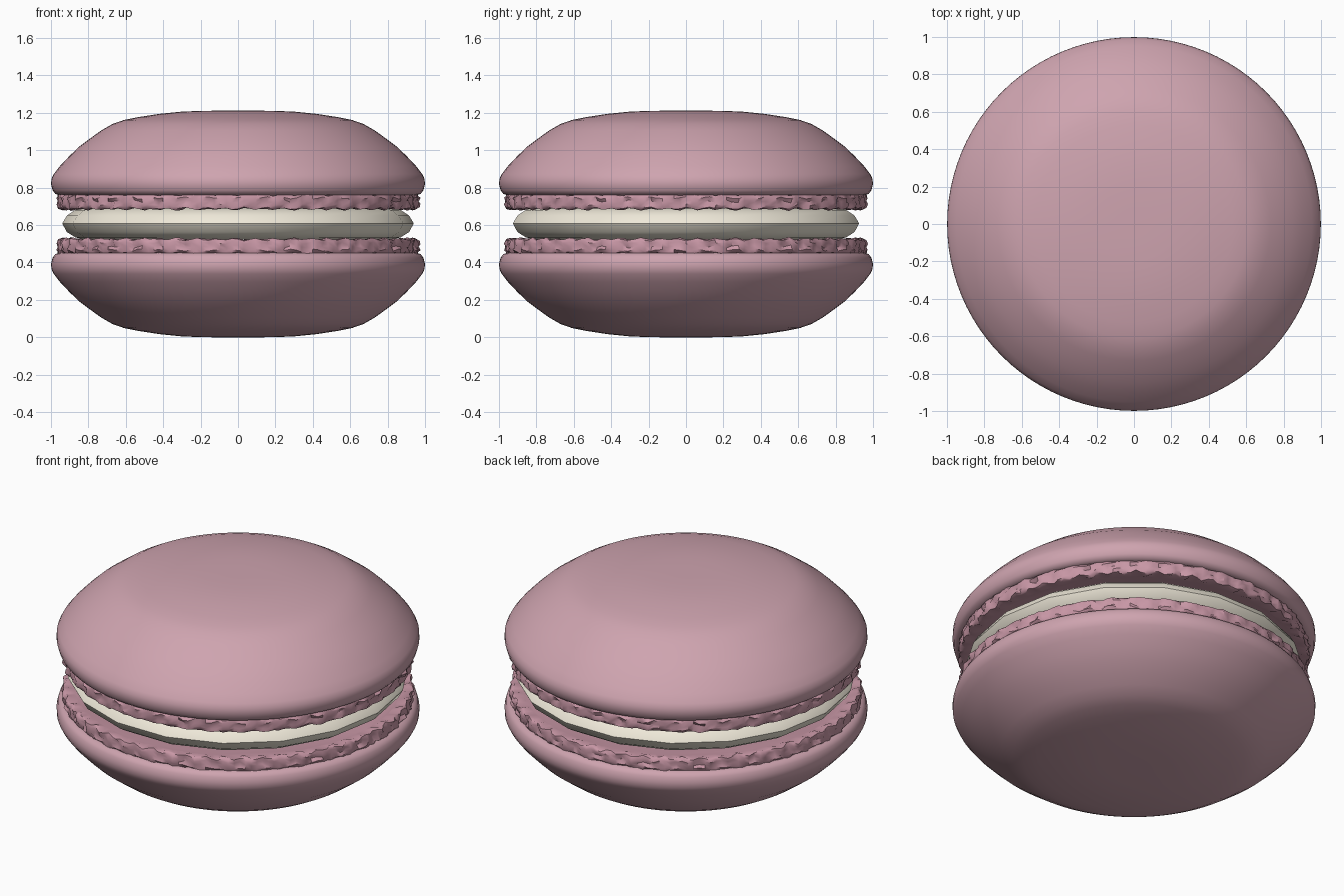
import bpy, bmesh, random
from math import sin, cos, pi, radians

if "Cube" in bpy.data.objects:
    bpy.data.objects.remove(bpy.data.objects["Cube"])

random.seed(4)


def material(name, rgb):
    m = bpy.data.materials.new(name)
    m.diffuse_color = (*rgb, 1)
    m.use_nodes = True
    m.node_tree.nodes["Principled BSDF"].inputs["Base Color"].default_value = m.diffuse_color
    return m


PINK = material("pink_shell", (0.62, 0.37, 0.43))
ROSE = material("rose_foot", (0.58, 0.31, 0.38))
CREAM = material("cream", (0.87, 0.82, 0.70))


def lathe(name, profile, n, mat, angle, wobble=None):
    """Spin (r, z) points about z; the first and last rings are capped."""
    bm = bmesh.new()
    rings = []
    for k, (r, z) in enumerate(profile):
        ring = []
        for i in range(n):
            dr, dz = wobble(k, i) if wobble else (0, 0)
            a = 2 * pi * i / n
            ring.append(bm.verts.new(((r + dr) * cos(a), (r + dr) * sin(a), z + dz)))
        rings.append(ring)
    for lo, hi in zip(rings, rings[1:]):
        for i in range(n):
            j = (i + 1) % n
            bm.faces.new((lo[i], lo[j], hi[j], hi[i]))
    bm.faces.new(rings[0][::-1])
    bm.faces.new(rings[-1])
    bmesh.ops.recalc_face_normals(bm, faces=bm.faces)
    me = bpy.data.meshes.new(name)
    bm.to_mesh(me)
    bm.free()
    me.materials.append(mat)
    ob = bpy.data.objects.new(name, me)
    bpy.context.collection.objects.link(ob)
    bpy.ops.object.select_all(action='DESELECT')
    ob.select_set(True)
    bpy.context.view_layer.objects.active = ob
    bpy.ops.object.shade_smooth_by_angle(angle=radians(angle))
    return ob


def mirrored_copy(ob, name):
    """Flip a part about the middle plane z = 0.605."""
    me = ob.data.copy()
    for v in me.vertices:
        v.co.z = 1.21 - v.co.z
    me.flip_normals()
    copy = bpy.data.objects.new(name, me)
    bpy.context.collection.objects.link(copy)


# Domed shells
shell = [(0.90, 0.757), (0.955, 0.759), (0.978, 0.767), (0.991, 0.785), (0.999, 0.815),
         (0.998, 0.845), (0.985, 0.872), (0.952, 0.915), (0.90, 0.97), (0.85, 1.018),
         (0.79, 1.063), (0.73, 1.106), (0.67, 1.14), (0.61, 1.161), (0.53, 1.177),
         (0.42, 1.194), (0.31, 1.205), (0.20, 1.21), (0.08, 1.211)]
top = lathe("top_shell", shell, 96, PINK, 50)
mirrored_copy(top, "bottom_shell")

# Ruffled feet
N = 192
phase = [random.uniform(0, 6.28) for _ in range(8)]


def ruffle(k, i):
    if k == 0 or k == 7:
        return 0, 0
    a = 2 * pi * i / N
    p = phase[k]
    dr = 0.007 * sin(57 * a + k * 0.7) + 0.005 * sin(41 * a + p) + random.uniform(-0.004, 0.004)
    dz = 0.005 * sin(57 * a + 1) + 0.003 * sin(37 * a + p) + random.uniform(-0.002, 0.002)
    return dr, dz


foot = [(0.90, 0.692), (0.945, 0.684), (0.959, 0.688), (0.963, 0.705), (0.960, 0.725),
        (0.965, 0.745), (0.955, 0.762), (0.90, 0.765)]
upper = lathe("top_foot", foot, N, ROSE, 40, ruffle)
mirrored_copy(upper, "bottom_foot")

# Cream filling, 18 sided
cream = [(0.82, 0.522), (0.87, 0.534), (0.915, 0.562), (0.94, 0.608),
         (0.915, 0.65), (0.87, 0.68), (0.82, 0.692)]
lathe("cream_filling", cream, 18, CREAM, 40)
